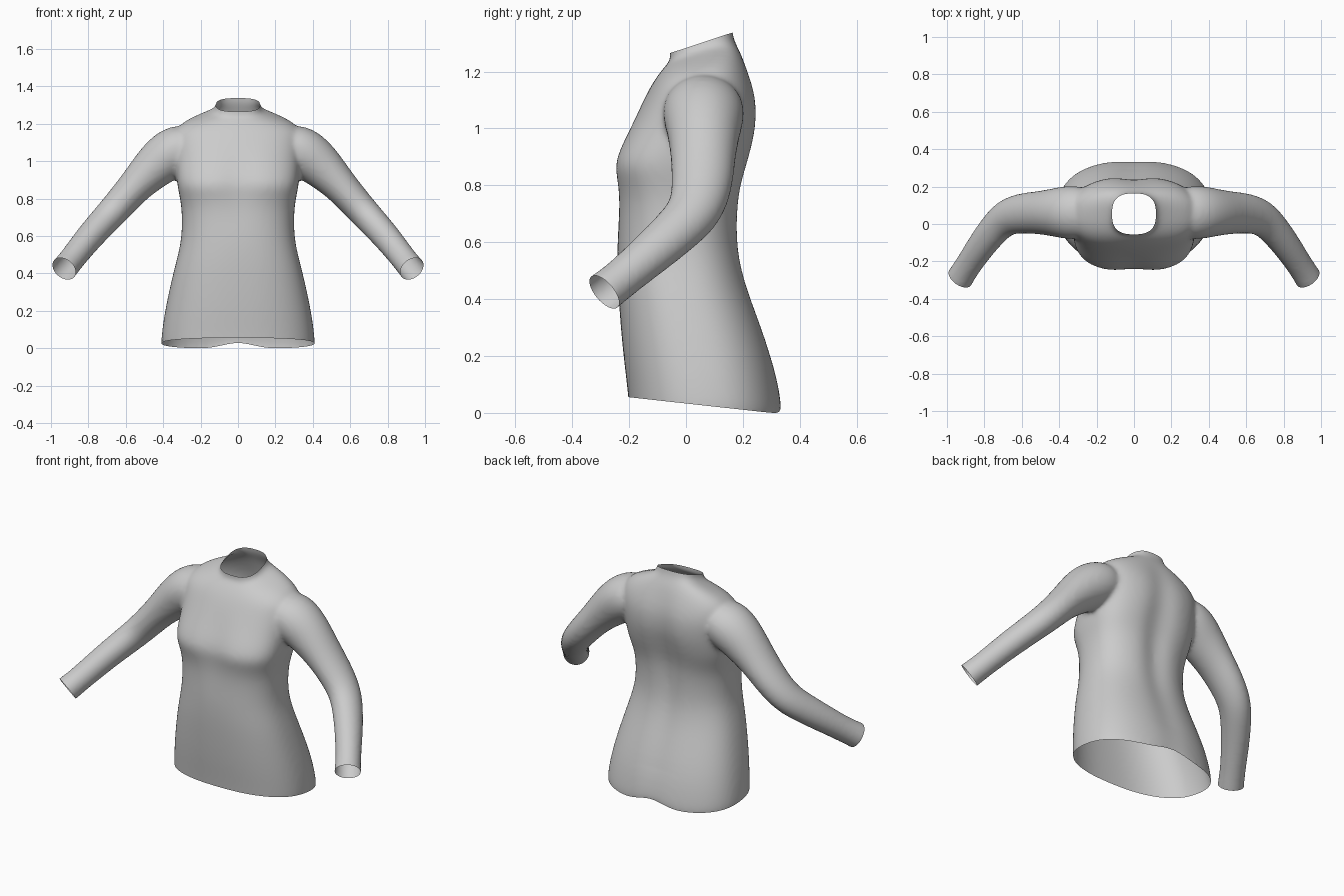
import bpy, bmesh, math
from mathutils import Vector

if "Cube" in bpy.data.objects:
    bpy.data.objects.remove(bpy.data.objects["Cube"])

SEG = 40


def sgn_pow(v, p):
    return math.copysign(abs(v) ** p, v)


def loft(bm, rings):
    """Closed tube through rings of points, capped at both ends."""
    loops = [[bm.verts.new(p) for p in ring] for ring in rings]
    n = len(loops[0])
    for a, b in zip(loops, loops[1:]):
        for i in range(n):
            j = (i + 1) % n
            bm.faces.new((a[i], a[j], b[j], b[i]))
    bm.faces.new(loops[0][::-1])
    bm.faces.new(loops[-1])


def torso_ring(w, yf, zf, yb, zb, e, cleft, groove):
    """Superellipse section, tilted from front (yf, zf) to back (yb, zb)."""
    pts = []
    cy, ry = (yf + yb) / 2, (yb - yf) / 2
    for i in range(SEG):
        t = 2 * math.pi * i / SEG
        x = w * sgn_pow(math.cos(t), 2 / e)
        s = sgn_pow(math.sin(t), 2 / e)
        y = cy + ry * s
        z = zf + (zb - zf) * (s + 1) / 2
        if s < 0:
            y += cleft * math.exp(-(x / 0.07) ** 2)
        else:
            y -= groove * math.exp(-(x / 0.06) ** 2)
        pts.append(Vector((x, y, z)))
    return pts


def sleeve_rings(path, side):
    rings = []
    pts = [Vector(p[:3]) for p in path]
    for k, (_, _, _, a, b) in enumerate(path):
        t = (pts[min(k + 1, len(pts) - 1)] - pts[max(k - 1, 0)]).normalized()
        u = Vector((0, 1, 0))
        u = (u - t * t.dot(u)).normalized()
        v = t.cross(u)
        ring = []
        for i in range(24):
            ang = 2 * math.pi * i / 24
            p = pts[k] + u * a * math.cos(ang) + v * b * math.sin(ang)
            ring.append(Vector((p.x * side, p.y, p.z)))
        rings.append(ring if side > 0 else ring[::-1])
    return rings


# Torso sections: half width, front y/z, back y/z, squareness, cleft, groove
TORSO = [
    (.412, -.195, -.10, .350, -.10, 2.4, 0, .01),
    (.415, -.200, .04, .340, .03, 2.4, 0, .01),
    (.392, -.222, .20, .307, .20, 2.4, 0, .01),
    (.347, -.238, .40, .232, .40, 2.4, 0, .015),
    (.320, -.242, .50, .202, .50, 2.4, 0, .02),
    (.300, -.242, .60, .187, .60, 2.4, 0, .025),
    (.300, -.236, .74, .190, .74, 2.5, .005, .03),
    (.315, -.248, .82, .205, .82, 2.8, .012, .03),
    (.325, -.258, .87, .220, .87, 2.9, .02, .03),
    (.330, -.236, .93, .237, .93, 2.8, .015, .03),
    (.335, -.200, 1.00, .253, 1.00, 2.6, .01, .025),
    (.345, -.153, 1.09, .255, 1.10, 2.5, 0, .02),
    (.340, -.122, 1.15, .225, 1.19, 2.4, 0, .01),
    (.265, -.095, 1.19, .198, 1.25, 2.4, 0, 0),
    (.170, -.070, 1.22, .180, 1.285, 2.5, 0, 0),
    (.125, -.054, 1.235, .170, 1.305, 2.7, 0, 0),
    (.115, -.056, 1.26, .163, 1.335, 2.8, 0, 0),
    (.112, -.060, 1.33, .158, 1.40, 2.8, 0, 0),
]
# Sleeve path: x, y, z, radius front-to-back, radius across
SLEEVE = [
    (.22, .06, 1.10, .13, .11),
    (.34, .062, 1.055, .15, .138),
    (.43, .062, .985, .128, .125),
    (.53, .06, .885, .113, .096),
    (.61, .057, .795, .109, .087),
    (.69, .035, .705, .098, .082),
    (.755, -.035, .635, .088, .078),
    (.82, -.12, .56, .080, .074),
    (.89, -.225, .47, .070, .069),
    (.927, -.283, .425, .074, .072),
    (.965, -.343, .379, .076, .074),
]

bm = bmesh.new()
loft(bm, [torso_ring(*r) for r in TORSO])
for side in (1, -1):
    loft(bm, sleeve_rings(SLEEVE, side))
bmesh.ops.recalc_face_normals(bm, faces=bm.faces)
mesh = bpy.data.meshes.new("sweater")
bm.to_mesh(mesh)
bm.free()
sweater = bpy.data.objects.new("sweater", mesh)
bpy.context.collection.objects.link(sweater)
bpy.context.view_layer.objects.active = sweater
sweater.select_set(True)

# Fuse torso and sleeves into one soft skin
sub = sweater.modifiers.new("round", "SUBSURF")
sub.levels = 2
rem = sweater.modifiers.new("fuse", "REMESH")
rem.mode = "VOXEL"
rem.voxel_size = 0.012
smo = sweater.modifiers.new("soften", "SMOOTH")
smo.factor = 0.5
smo.iterations = 10
for m in [m.name for m in sweater.modifiers]:
    bpy.ops.object.modifier_apply(modifier=m)

# Cut the hem, neck and cuff openings
cuts = [((0, -.2, .052), (0, -.11, -1)), ((0, -.055, 1.262), (0, -.33, 1))]
cuts += [((s * .929, -.288, .422), (s * .23, -.34, -.28)) for s in (1, -1)]
bm = bmesh.new()
bm.from_mesh(sweater.data)
for co, no in cuts:
    bmesh.ops.bisect_plane(bm, geom=bm.verts[:] + bm.edges[:] + bm.faces[:],
                           plane_co=co, plane_no=Vector(no).normalized(),
                           clear_outer=True)
# Hem rises a little at the middle of the back
for v in bm.verts:
    if v.co.z < .2 and v.co.y > .1:
        v.co.z += .03 * math.exp(-(v.co.x / .12) ** 2) * (1 - v.co.z / .2)
low = min(v.co.z for v in bm.verts)
for v in bm.verts:
    v.co.z -= low
bm.to_mesh(sweater.data)
bm.free()
bpy.ops.object.shade_smooth()
